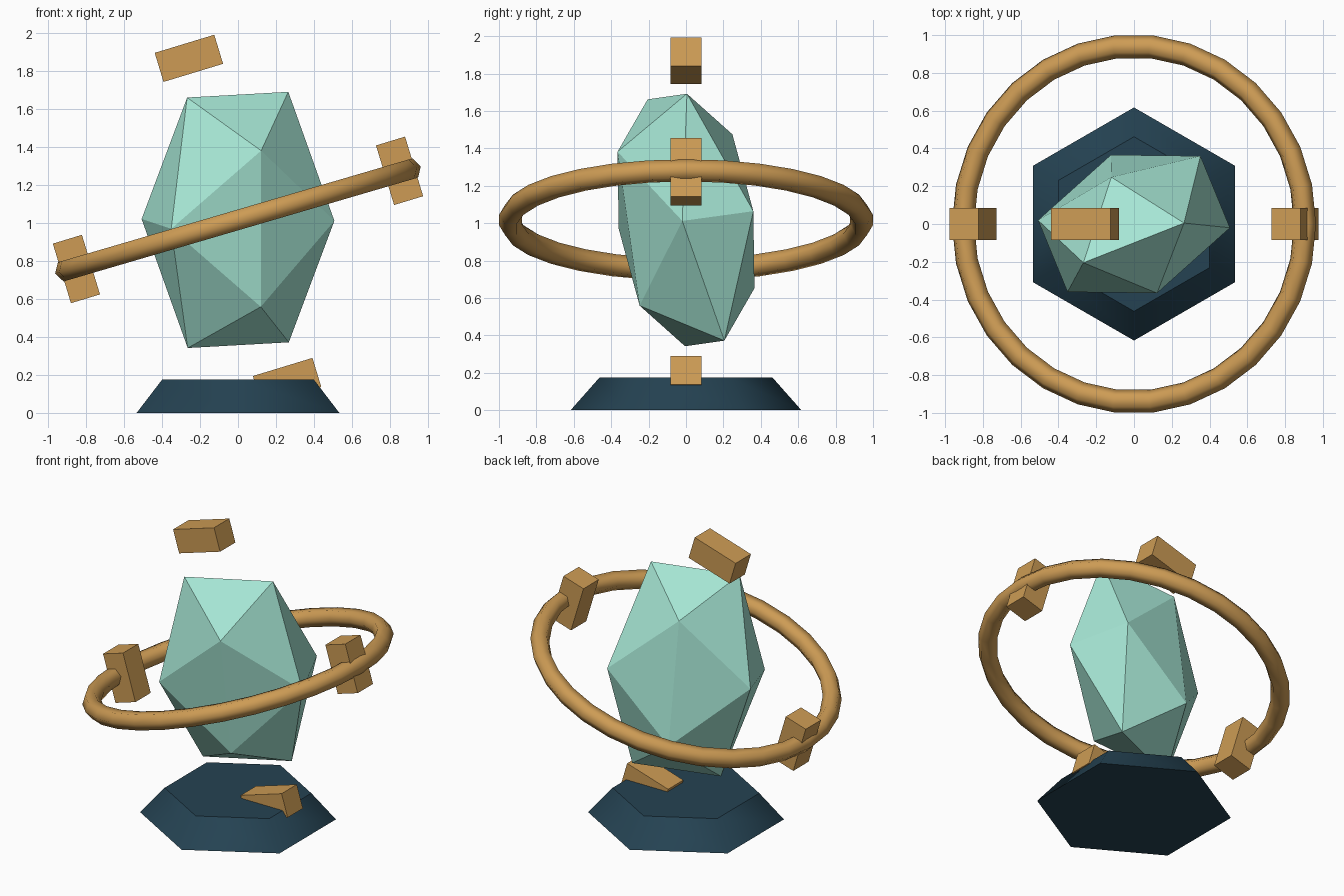
import bpy, bmesh, math
from mathutils import Matrix, Vector

if "Cube" in bpy.data.objects:
    bpy.data.objects.remove(bpy.data.objects["Cube"])

CENTRE = Vector((0, 0, 1.017))
TILT = 0.285


def material(name, rgb):
    m = bpy.data.materials.new(name)
    m.diffuse_color = (*rgb, 1)
    m.use_nodes = True
    m.node_tree.nodes["Principled BSDF"].inputs["Base Color"].default_value = m.diffuse_color
    return m


mint = material("mint", (0.38, 0.79, 0.66))
gold = material("gold", (0.61, 0.33, 0.09))
navy = material("navy", (0.018, 0.055, 0.085))


def add_object(name, bm, mat):
    bmesh.ops.recalc_face_normals(bm, faces=bm.faces)
    me = bpy.data.meshes.new(name)
    bm.to_mesh(me)
    bm.free()
    me.materials.append(mat)
    ob = bpy.data.objects.new(name, me)
    bpy.context.collection.objects.link(ob)
    return ob


# Hexagonal base: tapered, softly shaded sides with crisp caps
bm = bmesh.new()
bmesh.ops.create_cone(bm, cap_ends=True, segments=6, radius1=0.617, radius2=0.462,
                      depth=0.175, matrix=Matrix.Translation((0, 0, 0.0875)))
for f in bm.faces:
    f.smooth = len(f.verts) == 4
    if not f.smooth:
        for e in f.edges:
            e.smooth = False
# make sure corners point along y
if max(v.co.y for v in bm.verts) < 0.6:
    bmesh.ops.rotate(bm, verts=bm.verts, matrix=Matrix.Rotation(math.pi / 6, 3, 'Z'))
add_object("base", bm, navy)

# Crystal: turned, stretched icosahedron; six corners and their opposites
bm = bmesh.new()
for p in [(.265, .005, .675), (-.268, -.205, .645), (-.12, .248, .458),
          (-.508, .02, .005), (.352, .36, .047), (.122, -.366, .365)]:
    for s in (1, -1):
        bm.verts.new(CENTRE + s * Vector(p))
bmesh.ops.convex_hull(bm, input=bm.verts)
add_object("crystal", bm, mint)

# Tilted ring
bpy.ops.mesh.primitive_torus_add(major_segments=30, minor_segments=6,
                                 major_radius=0.943, minor_radius=0.061,
                                 location=CENTRE, rotation=(0, -TILT, 0))
ring = bpy.context.object
ring.name = "ring"
ring.data.materials.append(gold)
bpy.ops.object.shade_smooth()

# Four blocks spaced around the crystal in the tilted frame
for i in range(4):
    bm = bmesh.new()
    turn = Matrix.Rotation(-0.295 - i * math.pi / 2, 4, 'Y')
    bmesh.ops.create_cube(bm, size=1, matrix=Matrix.Translation(CENTRE) @ turn
                          @ Matrix.Translation((0.89, 0, 0))
                          @ Matrix.Diagonal((0.16, 0.167, 0.328, 1)))
    add_object(f"block_{i + 1}", bm, gold)
